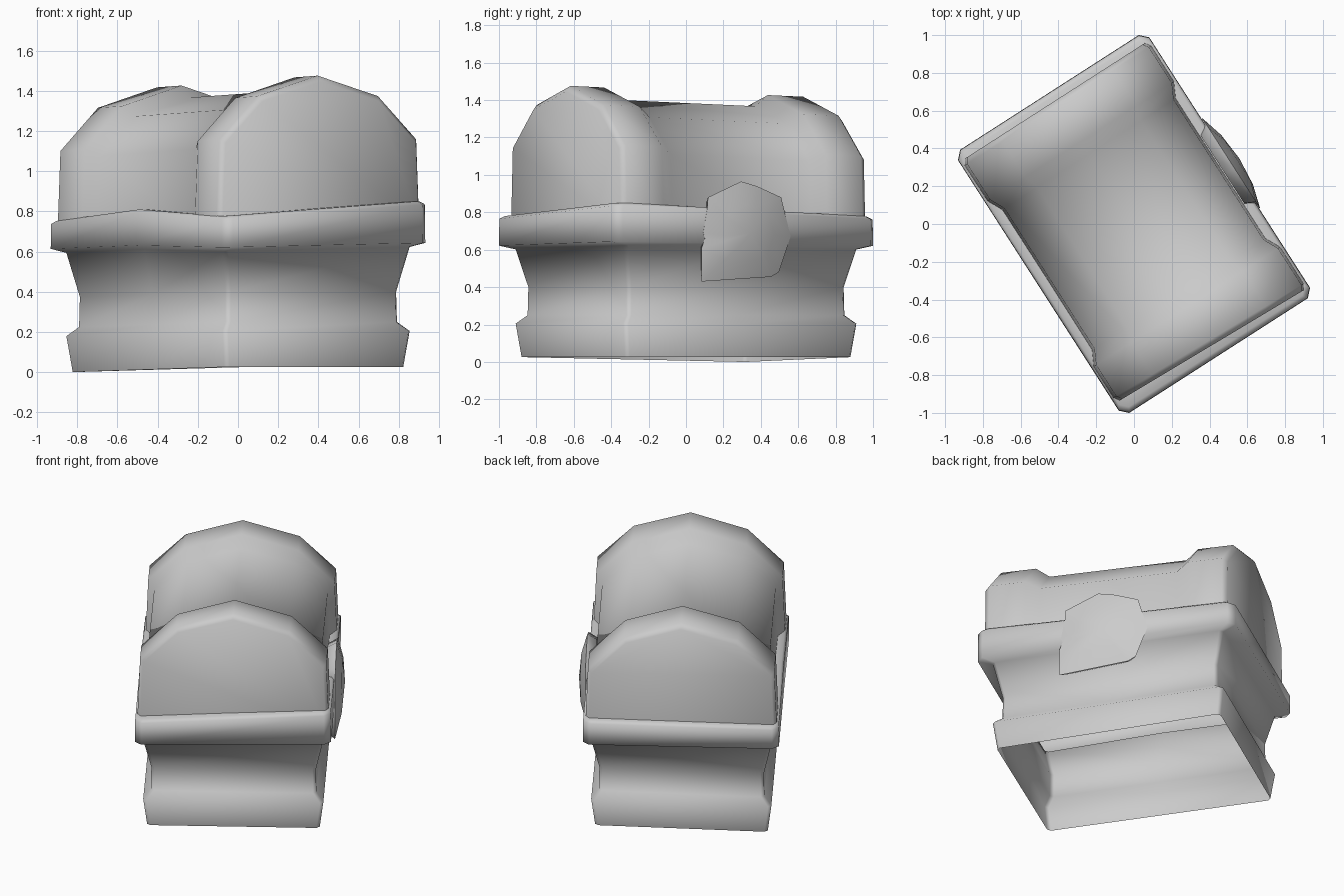
import bpy, bmesh, math

if "Cube" in bpy.data.objects:
    bpy.data.objects.remove(bpy.data.objects["Cube"])

ANGLE = math.radians(-57.3)      # the chest stands turned about z


def make(name, verts, faces, smooth=40):
    mesh = bpy.data.meshes.new(name)
    mesh.from_pydata(verts, [], faces)
    bm = bmesh.new()
    bm.from_mesh(mesh)
    bmesh.ops.recalc_face_normals(bm, faces=bm.faces)
    bm.to_mesh(mesh)
    bm.free()
    ob = bpy.data.objects.new(name, mesh)
    bpy.context.collection.objects.link(ob)
    ob.rotation_euler.z = ANGLE
    bpy.ops.object.select_all(action='DESELECT')
    ob.select_set(True)
    bpy.context.view_layer.objects.active = ob
    bpy.ops.object.shade_smooth_by_angle(angle=math.radians(smooth))
    return ob


def loft(name, rings, closed=True, caps=False, smooth=40):
    n = len(rings[0])
    faces = []
    for r in range(len(rings) - 1):
        for i in range(n if closed else n - 1):
            j = (i + 1) % n
            faces.append((r*n + i, r*n + j, (r+1)*n + j, (r+1)*n + i))
    if caps:
        faces += [tuple(range(n)), tuple(range((len(rings)-1)*n, len(rings)*n))]
    return make(name, [p for ring in rings for p in ring], faces, smooth)


def rect_ring(z, L, W, c):
    """Chamfered rectangle with mid points, leaning slightly by hand."""
    pts = [(L, -W+c), (L, W-c), (L-c, W), (0, W), (-L+c, W),
           (-L, W-c), (-L, -W+c), (-L+c, -W), (0, -W), (L-c, -W)]
    ring = []
    for x, y in pts:
        a, b = x / L, y / W
        if z < 0.5:
            dz = -0.0065 * (1 - a) * (1 - b)
        else:
            k = 1.0 if z > 0.7 else 0.3
            dz = k * (0.025*a + 0.025*b + 0.0125*a*b)
            if x == 0 and y < 0:
                dz += 0.045 * k
        ring.append((x, y, z + dz))
    return ring


# Box: open underneath, plinth, waisted wall and overhanging rim
# (z, half length, half width, corner chamfer)
box = [(0.026, 0.717, 0.53, 0.02), (0.205, 0.74, 0.553, 0.02), (0.25, 0.693, 0.508, 0.02),
       (0.40, 0.69, 0.505, 0.02), (0.605, 0.74, 0.553, 0.02), (0.625, 0.828, 0.602, 0.04),
       (0.775, 0.826, 0.6, 0.04), (0.79, 0.80, 0.585, 0.04), (0.79, 0.72, 0.54, 0.04)]
loft("chest_box", [rect_ring(*s) for s in box], smooth=85)


# Lid: arched section swept along the length, with thick end bands
def arch(u, inset):
    half = [(0.59, 0.70), (0.572, 1.13), (0.35, 1.345)]
    t = 1 - inset / 0.58
    skew = 0.03 if u > 0.7 else 0.0
    pts = [(-y, z) for y, z in half] + [(0, 1.447)] + [(y, z) for y, z in half[::-1]]
    return [(u + skew*(y - 0.4), y*t, 0.70 + (z - 0.70)*(1 - inset*2.1) + 0.039*u)
            for y, z in pts]


side = [(0.775, 0.02), (0.745, 0.0), (0.52, 0.0), (0.44, 0.04)]
stations = side + [(-u, d) for u, d in side[::-1]]
loft("chest_lid", [arch(u, d) for u, d in stations], closed=False, caps=True, smooth=65)

# Lock plate: chipped domed shield on the long side
outline = [(0.29, 0.43), (-0.15, 0.455), (-0.2, 0.48), (-0.275, 0.67), (-0.215, 0.88),
           (-0.06, 0.94), (0.04, 0.965), (0.25, 0.88), (0.255, 0.82), (0.28, 0.69),
           (0.27, 0.66), (0.29, 0.61)]
n = len(outline)
verts = []
for v, s in [(0.55, 0.88), (0.607, 1.0), (0.643, 0.55)]:
    verts += [(0.01 + (u - 0.01)*s, v, 0.69 + (z - 0.69)*s) for u, z in outline]
verts.append((0.01, 0.657, 0.69))
faces = [(r*n + i, r*n + (i+1) % n, (r+1)*n + (i+1) % n, (r+1)*n + i)
         for r in range(2) for i in range(n)]
faces += [(2*n + i, 2*n + (i+1) % n, 3*n) for i in range(n)]
faces.append(tuple(range(n)))
make("lock_plate", verts, faces, smooth=85)
